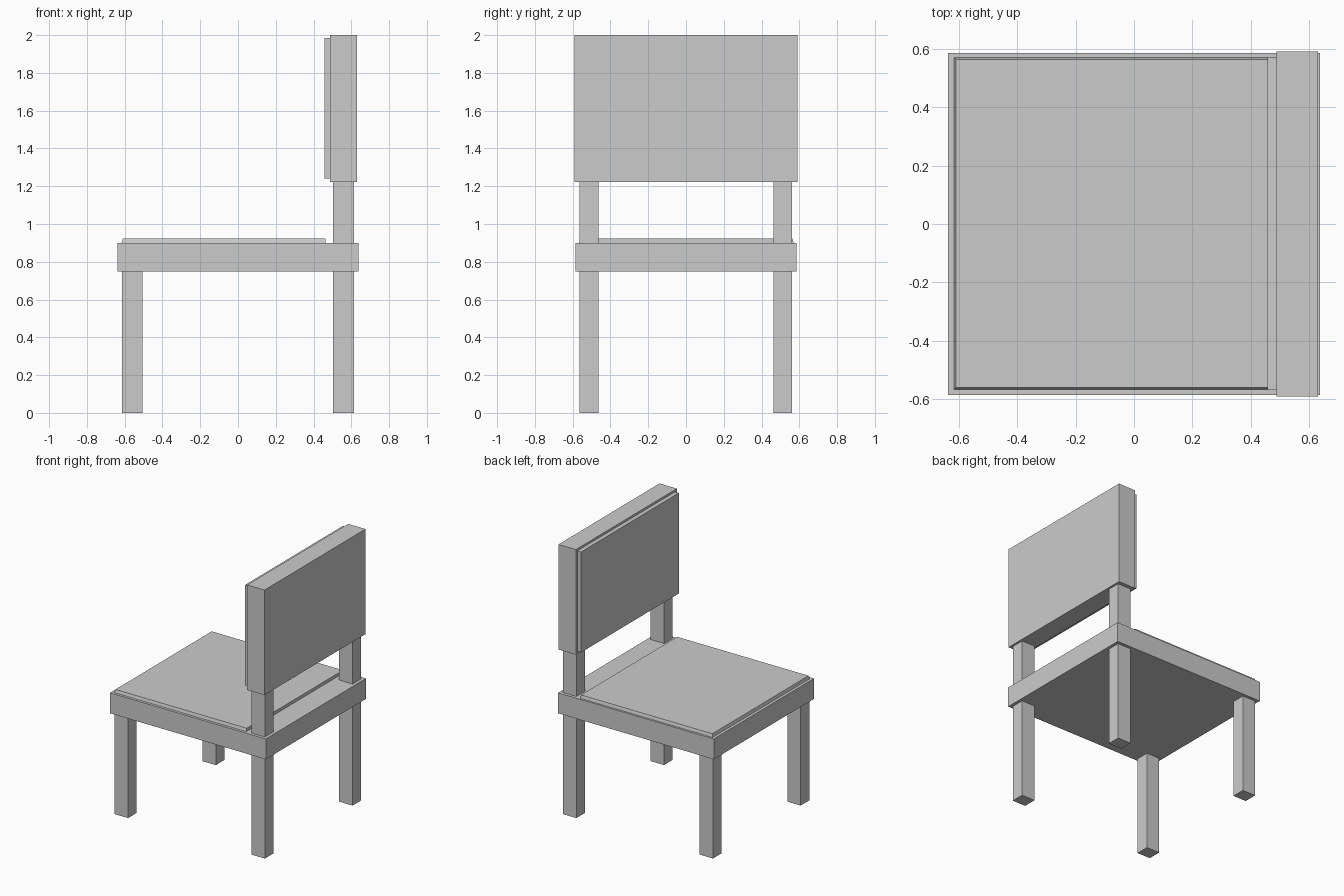
import bpy, bmesh

if "Cube" in bpy.data.objects:
    bpy.data.objects.remove(bpy.data.objects["Cube"])


def box(name, x, y, z, inset=0.0):
    """Box from (min, max) ranges; inset narrows the top on three sides."""
    bm = bmesh.new()
    bmesh.ops.create_cube(bm, size=1)
    for v in bm.verts:
        top = v.co.z > 0
        i = inset if top else 0
        v.co = (x[1] if v.co.x > 0 else x[0] + i,
                y[1] - i if v.co.y > 0 else y[0] + i,
                z[1] if top else z[0])
    mesh = bpy.data.meshes.new(name)
    bm.to_mesh(mesh)
    bm.free()
    obj = bpy.data.objects.new(name, mesh)
    bpy.context.collection.objects.link(obj)
    return obj


# Seat slab and thin cushion
box("seat", (-0.637, 0.637), (-0.585, 0.585), (0.748, 0.899))
box("seat_cushion", (-0.616, 0.464), (-0.566, 0.570), (0.899, 0.922), 0.006)

# Backrest and its front pad
box("backrest", (0.488, 0.630), (-0.59, 0.59), (1.223, 2.0))
box("backrest_pad", (0.457, 0.488), (-0.568, 0.572), (1.241, 1.984))

# Legs below the seat and posts carrying the backrest
for side, y in (("right", (-0.563, -0.463)), ("left", (0.462, 0.562))):
    box("front_leg_" + side, (-0.614, -0.505), y, (0, 0.748))
    box("back_leg_" + side, (0.504, 0.614), y, (0, 0.748))
    box("back_post_" + side, (0.504, 0.614), y, (0.899, 1.223))
